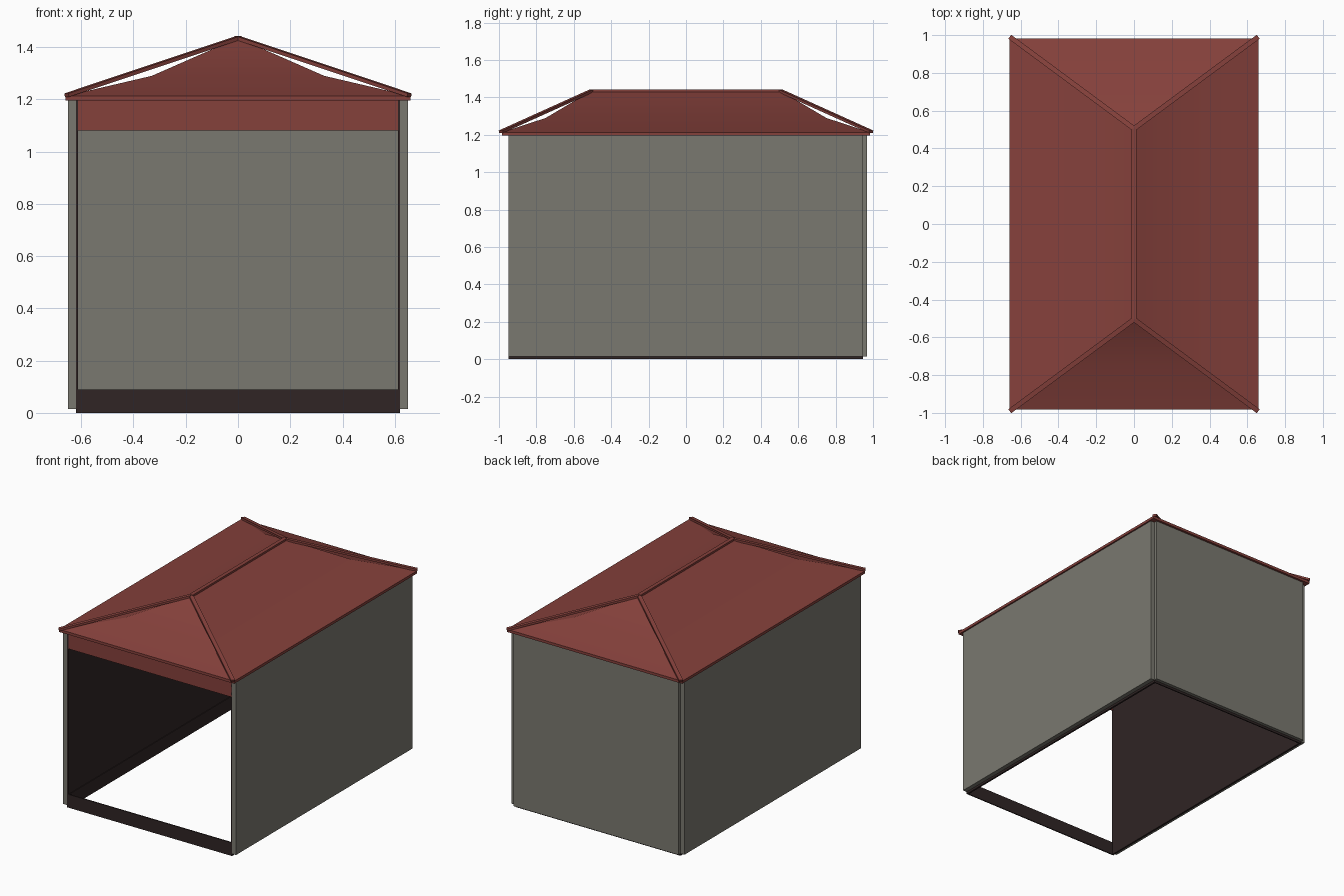
import bpy, bmesh, math
from mathutils import Vector, Matrix

cube = bpy.data.objects.get("Cube")
if cube:
    bpy.data.objects.remove(cube, do_unlink=True)


def material(name, rgb):
    m = bpy.data.materials.new(name)
    m.use_nodes = True
    m.diffuse_color = (*rgb, 1)
    m.node_tree.nodes["Principled BSDF"].inputs["Base Color"].default_value = (*rgb, 1)
    return m


GREY = material("wall grey", (0.195, 0.19, 0.16))
RED = material("roof red", (0.235, 0.052, 0.044))
DARK = material("dark lining", (0.029, 0.018, 0.018))


def finish(name, bm, mat):
    bmesh.ops.recalc_face_normals(bm, faces=bm.faces)
    mesh = bpy.data.meshes.new(name)
    bm.to_mesh(mesh)
    bm.free()
    mesh.materials.append(mat)
    obj = bpy.data.objects.new(name, mesh)
    bpy.context.collection.objects.link(obj)
    return obj


def box(name, lo, hi, mat):
    lo, hi = Vector(lo), Vector(hi)
    bm = bmesh.new()
    bmesh.ops.create_cube(bm, size=1, matrix=Matrix.Translation((lo + hi) / 2)
                          @ Matrix.Diagonal((*(hi - lo), 1)))
    return finish(name, bm, mat)


def bar(name, a, b, width, height, mat):
    """Flat bar running from a to b, kept upright."""
    a, b = Vector(a), Vector(b)
    along = (b - a).normalized()
    side = along.cross((0, 0, 1)).normalized()
    up = side.cross(along)
    rot = Matrix((side, along, up)).transposed().to_4x4()
    bm = bmesh.new()
    bmesh.ops.create_cube(bm, size=1, matrix=Matrix.Translation((a + b) / 2) @ rot
                          @ Matrix.Diagonal((width, (b - a).length, height, 1)))
    return finish(name, bm, mat)


HALF, FRONT, BACK, TOP = 0.62, -0.95, 0.945, 1.2
THIN, SILL = 0.008, 0.09

# Side walls with dark inner lining and sill
for s, label in ((1, "left"), (-1, "right")):
    def side_box(name, inner, outer, z0, z1, mat):
        x0, x1 = sorted((s * inner, s * outer))
        box(f"{label}_{name}", (x0, FRONT, z0), (x1, BACK, z1), mat)
    side_box("wall", HALF, 0.65, 0.015, TOP, GREY)
    side_box("lining", HALF - THIN, HALF, SILL, TOP, DARK)
    side_box("sill", HALF - 1.5 * THIN, HALF, 0, SILL, DARK)

# Back wall, end sills and the beam over the open front
box("back_wall", (-HALF, BACK, 0.015), (HALF, 0.968, TOP), GREY)
box("back_sill", (-HALF, BACK - THIN, 0), (HALF, BACK, SILL), DARK)
box("front_sill", (-HALF, FRONT, 0), (HALF, FRONT + THIN, SILL), DARK)
box("front_beam", (-HALF, FRONT, 1.08), (HALF, FRONT + THIN, TOP), RED)

# Hipped roof with flared slopes, lofted from rectangular rings
EAVE_X, EAVE_Y, RIDGE_Y, RIDGE_Z = 0.66, 0.983, 0.505, 1.435
bm = bmesh.new()
rings = []
for x, y, z in ((EAVE_X, EAVE_Y, 1.195), (EAVE_X, EAVE_Y, 1.213),
                (0.33, 0.75, 1.29), (0, RIDGE_Y, RIDGE_Z)):
    rings.append([bm.verts.new((sx * x, sy * y, z))
                  for sx, sy in ((1, 1), (-1, 1), (-1, -1), (1, -1))])
bm.faces.new(rings[0])
for low, high in zip(rings, rings[1:]):
    for i in range(4):
        j = (i + 1) % 4
        bm.faces.new((low[i], low[j], high[j], high[i]))
bmesh.ops.remove_doubles(bm, verts=bm.verts, dist=0.0001)
roof = finish("roof", bm, RED)
bpy.ops.object.select_all(action="DESELECT")
roof.select_set(True)
bpy.context.view_layer.objects.active = roof
bpy.ops.object.shade_smooth_by_angle(angle=math.radians(15))

# Straight capping bars along the ridge and the four hips
bar("ridge_cap", (0, -RIDGE_Y, RIDGE_Z), (0, RIDGE_Y, RIDGE_Z), 0.026, 0.014, RED)
for sx, side in ((1, "left"), (-1, "right")):
    for sy, end in ((1, "back"), (-1, "front")):
        bar(f"{end}_{side}_hip_cap", (0, sy * RIDGE_Y, RIDGE_Z),
            (sx * 0.656, sy * 0.99, 1.216), 0.026, 0.014, RED)
